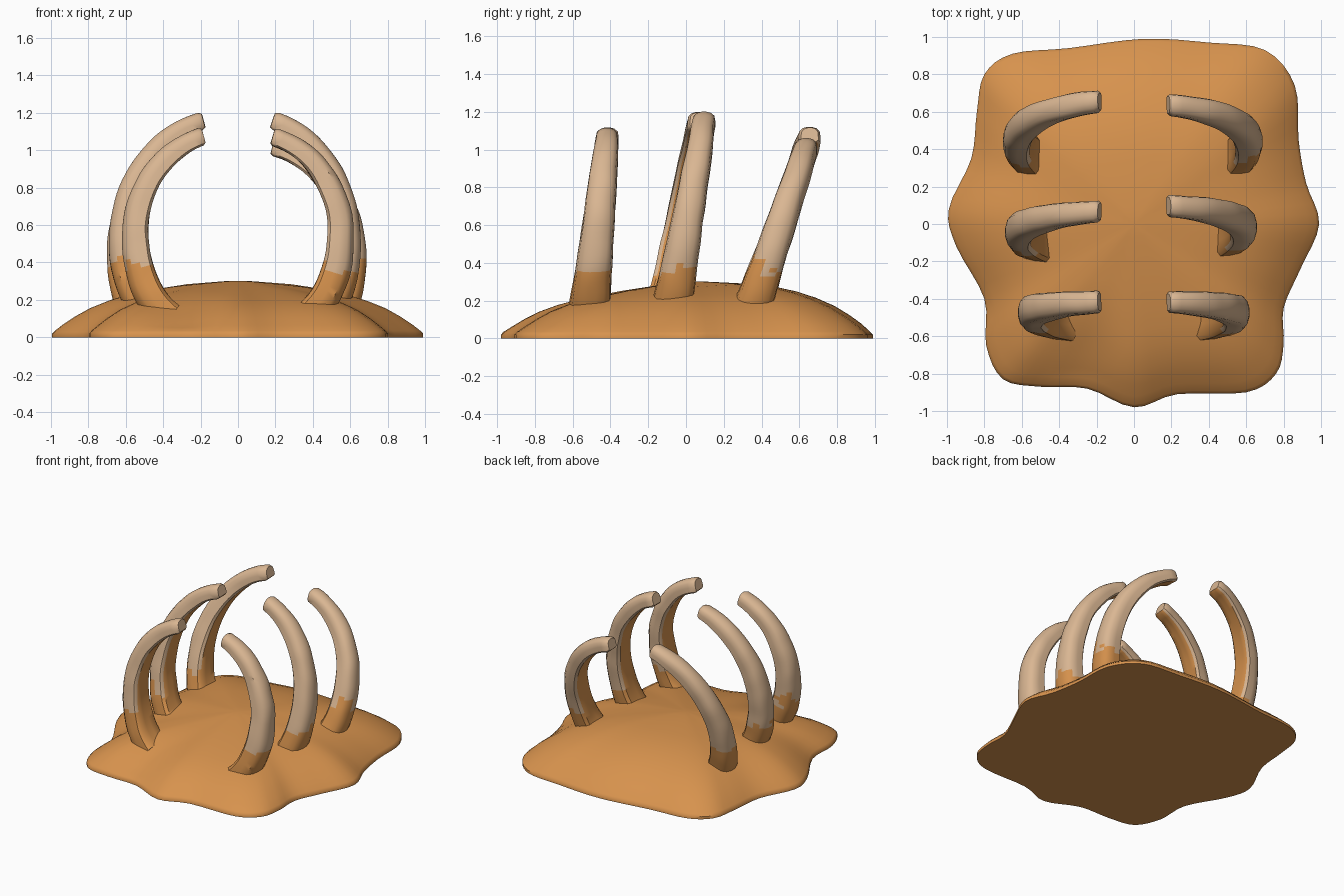
import bpy, bmesh
from math import sin, cos, radians, hypot, atan2
from mathutils import Vector, noise

if "Cube" in bpy.data.objects:
    bpy.data.objects.remove(bpy.data.objects["Cube"], do_unlink=True)


def material(name, rgb):
    m = bpy.data.materials.new(name)
    m.use_nodes = True
    m.diffuse_color = (*rgb, 1)
    bsdf = m.node_tree.nodes["Principled BSDF"]
    bsdf.inputs["Base Color"].default_value = (*rgb, 1)
    bsdf.inputs["Roughness"].default_value = 0.9
    return m


sand = material("sand", (0.68, 0.29, 0.075))
bone = material("bone", (0.70, 0.47, 0.29))


def loft(name, rings, materials, pick, angle):
    """Skin closed rings of points, cap both ends, colour faces with pick()."""
    bm = bmesh.new()
    loops = [[bm.verts.new(p) for p in ring] for ring in rings]
    n = len(loops[0])
    for a, b in zip(loops, loops[1:]):
        for j in range(n):
            k = (j + 1) % n
            f = bm.faces.new((a[j], a[k], b[k], b[j]))
            f.material_index = pick(f, j)
    for end in (loops[0], loops[-1]):
        f = bm.faces.new(end)
        f.material_index = pick(f, -1)
    bmesh.ops.recalc_face_normals(bm, faces=bm.faces)
    mesh = bpy.data.meshes.new(name)
    bm.to_mesh(mesh)
    bm.free()
    for m in materials:
        mesh.materials.append(m)
    obj = bpy.data.objects.new(name, mesh)
    bpy.context.collection.objects.link(obj)
    bpy.ops.object.select_all(action='DESELECT')
    obj.select_set(True)
    bpy.context.view_layer.objects.active = obj
    bpy.ops.object.shade_smooth_by_angle(angle=radians(angle))
    return obj


def smooth_loop(pts, steps):
    """Closed Catmull-Rom curve through the points."""
    out, n = [], len(pts)
    for i in range(n):
        a, b, c, d = (Vector(pts[(i + k) % n]) for k in (-1, 0, 1, 2))
        for s in range(steps):
            t = s / steps
            out.append(b + (c - a) * t / 2 + (a * 2 - b * 5 + c * 4 - d) * t * t / 2
                       + (b * 3 - a - c * 3 + d) * t ** 3 / 2)
    return out


# Sand mound: wavy outline shrunk towards the middle along a dome profile
outline = smooth_loop([
    (0, -.98), (.23, -.91), (.6, -.9), (.76, -.8), (.8, -.64), (.8, -.45), (.89, -.24),
    (.99, 0), (.92, .22), (.88, .45), (.86, .74), (.7, .93), (.4, .97), (.05, .99),
    (-.35, .94), (-.65, .91), (-.8, .8), (-.84, .6), (-.87, .35), (-.99, .08),
    (-.95, -.12), (-.8, -.4), (-.79, -.65), (-.7, -.83), (-.5, -.87), (-.25, -.88)], 4)
dome = [(1, 0), (1, .02), (.985, .035), (.94, .07), (.88, .11), (.8, .155), (.7, .195),
        (.6, .225), (.48, .25), (.35, .27), (.2, .285), (.08, .297), (.02, .3)]


def dome_point(p, t, z):
    # The outline softens to a circle near the top; the front slope sags a little
    blend = 1 - (1 - t) * 0.5
    x, y = (p * blend + p.normalized() * 0.95 * (1 - blend)) * t
    if z > .04:
        z *= 1 + 0.1 * sin(atan2(y, x)) * min(1, 2 * hypot(x, y))
        z -= 0.03 * max(0, 1 - hypot(x + .3, y + .68) / .25)
    return (x, y, z)


loft("sand_mound", [[dome_point(p, t, z) for p in outline] for t, z in dome],
     [sand], lambda f, j: 0, 50)

# Rib cross-section (outward, sideways): flat inner side, rounded outer side
half = [(-1, .25), (-1, .78), (-.78, 1), (-.1, 1), (.5, .92), (.85, .62), (1, .2)]
section = half + [(r, -s) for r, s in reversed(half)]
INNER = (0, len(section) - 2, len(section) - 1)


def rib_colour(f, j):
    c = f.calc_center_median()
    line = .36 + .1 * noise.noise(c * 9) + .05 * noise.noise(c * 25)
    return 0 if (j in INNER or (j >= 0 and c.z < line)) else 1


def rib(name, side, foot, bulge, bulge_z, tip_z, y, lean):
    tip, base_z, steps = .185, .1, 44
    low, high = radians(60), radians(75)
    rings = []
    for i in range(steps + 1):
        u = i / steps
        a = -low + (low + high) * u
        # Two elliptical arcs meet at the widest point
        if a < 0:
            rx, rz = (bulge - foot) / (1 - cos(low)), (bulge_z - base_z) / sin(low)
        else:
            rx, rz = (bulge - tip) / (1 - cos(high)), (tip_z - bulge_z) / sin(high)
        x, z = bulge - rx * (1 - cos(a)), bulge_z + rz * sin(a)
        out = Vector((rz * cos(a), rx * sin(a))).normalized()
        depth, width = .088 - .04 * u, .112 - .055 * u
        if i == steps:
            depth, width = depth * .8, width * .8
        ring = []
        for r, s in section:
            p = Vector((side * (x + out.x * r * depth), y + lean * z + s * width,
                        z + out.y * r * depth))
            ring.append(p + noise.noise_vector(p * 7) * .005)
        rings.append(ring)
    # Short rounded end beyond the last full ring
    push = (sum(rings[-1], Vector()) - sum(rings[-2], Vector())) / len(section)
    rings[-2] = [p + push * .4 for p in rings[-2]]
    return loft(name, rings, [sand, bone], rib_colour, 40)


# Three pairs of ribs, each leaning back more than the one in front
for label, side in (("left", 1), ("right", -1)):
    is_left = side > 0
    rib("front_rib_" + label, side, .37, .55, .55, 1.075, -.525, .1)
    rib("middle_rib_" + label, side, .45, .585 if is_left else .62, .53, 1.16,
        -.1 if is_left else -.13, .17)
    rib("back_rib_" + label, side, .52, .615 if is_left else .63, .46,
        1.02 if is_left else 1.08, .3, .33)
